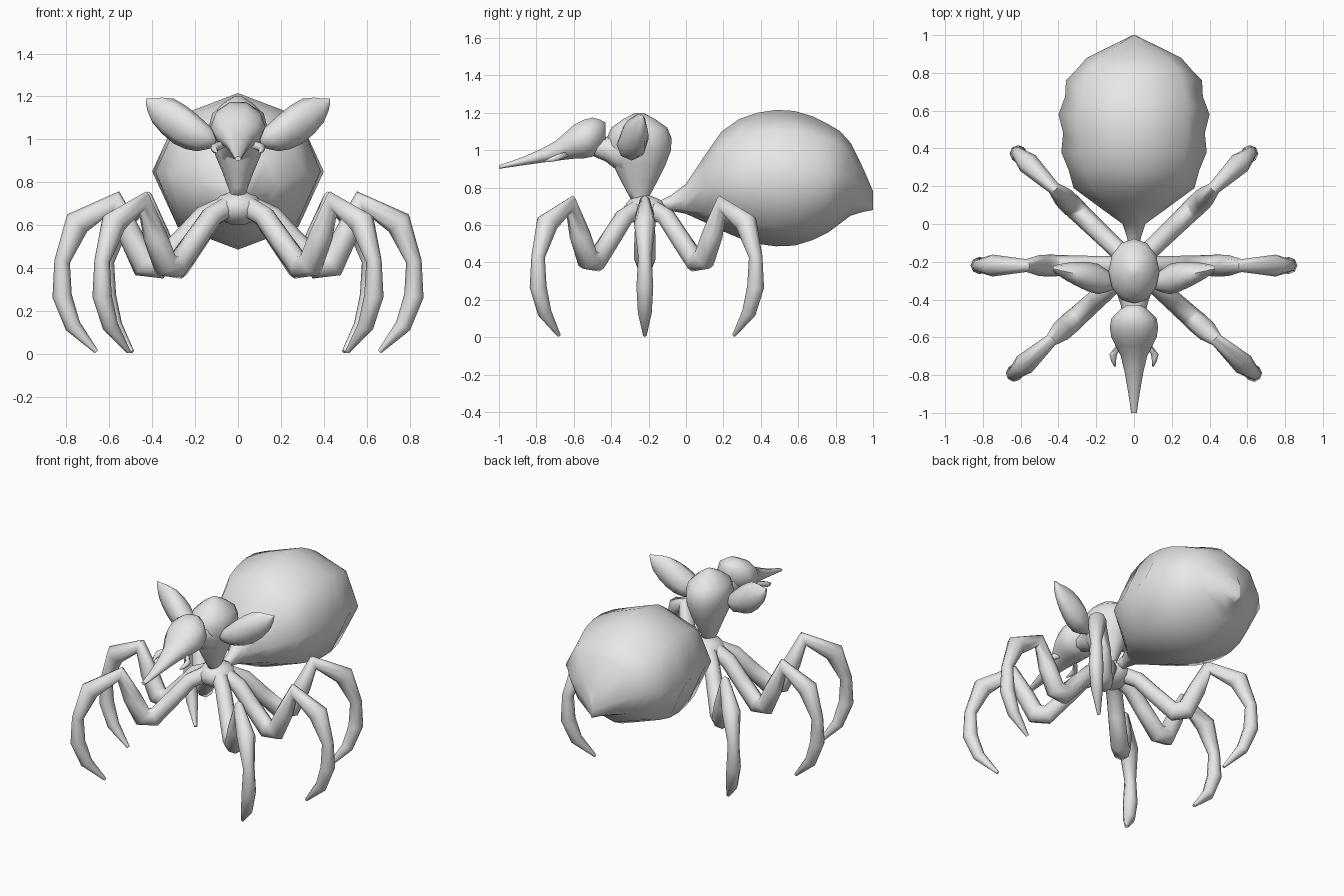
import bpy, bmesh, math
from mathutils import Vector

cube = bpy.data.objects.get("Cube")
if cube:
    bpy.data.objects.remove(cube, do_unlink=True)

colour = (0.8, 0.8, 0.8, 1)
grey = bpy.data.materials.new("body_grey")
grey.use_nodes = True
grey.diffuse_color = colour
grey.node_tree.nodes["Principled BSDF"].inputs["Base Color"].default_value = colour

X, Y, Z = Vector((1, 0, 0)), Vector((0, 1, 0)), Vector((0, 0, 1))


def rounded(keys):
    """Insert a point on a smooth curve between each pair of keys."""
    keys = [Vector(key) for key in keys]
    padded = [keys[0], *keys, keys[-1]]
    result = []
    for before, start, end, after in zip(padded, padded[1:], padded[2:], padded[3:]):
        result += [start, (start + end) * 9 / 16 - (before + after) / 16]
    return result + [keys[-1]]


def loft(name, rings, sides, tweak=None):
    """Skin rings of (centre, u axis, v axis); the axes carry the radii."""
    bm = bmesh.new()
    loops = []
    for centre, u, v in rings:
        angles = [math.tau * k / sides for k in range(sides)]
        loops.append([bm.verts.new(centre + u * math.cos(a) + v * math.sin(a))
                      for a in angles])
    if tweak:
        tweak(loops)
    for lower, upper in zip(loops, loops[1:]):
        for k in range(sides):
            n = (k + 1) % sides
            bm.faces.new((lower[k], lower[n], upper[n], upper[k]))
    bm.faces.new(loops[0])
    bm.faces.new(loops[-1])
    bmesh.ops.recalc_face_normals(bm, faces=bm.faces)
    mesh = bpy.data.meshes.new(name)
    bm.to_mesh(mesh)
    bm.free()
    mesh.materials.append(grey)
    obj = bpy.data.objects.new(name, mesh)
    bpy.context.collection.objects.link(obj)
    bpy.ops.object.select_all(action='DESELECT')
    obj.select_set(True)
    bpy.context.view_layer.objects.active = obj
    bpy.ops.object.shade_smooth_by_angle(angle=math.radians(65))


def along_y(profile):
    """Rings from (y, bottom, top, half width)."""
    return [(Vector((0, y, (bottom + top) / 2)), X * width, Z * (top - bottom) / 2)
            for y, bottom, top, width in profile]


# Abdomen: octagonal body whose side ridges dip between the main rings
def scallop(loops):
    for loop in loops[5::2]:
        for ridge in (loop[0], loop[len(loop) // 2]):
            ridge.co.x *= 0.94


loft("abdomen", along_y(rounded([
    (-0.14, 0.68, 0.73, 0.04), (0, 0.66, 0.82, 0.06), (0.19, 0.57, 1.1, 0.32),
    (0.38, 0.5, 1.2, 0.385), (0.58, 0.49, 1.21, 0.4), (0.76, 0.56, 1.14, 0.36),
    (0.88, 0.65, 1.04, 0.25), (1, 0.68, 0.78, 0.005)])), 8, scallop)

# Thorax: flattened hub that carries the legs
hub = Vector((0, -0.22, 0))
arcs = [math.radians(a) for a in range(-75, 76, 30)]
loft("thorax", [(hub + Z * (0.68 + 0.08 * math.sin(a)), X * 0.12 * math.cos(a),
                 Y * 0.12 * math.cos(a)) for a in arcs], 10)

# Upright upper body, pointed at the waist: (height, half width, half depth)
loft("upper_body", [(Vector((0, -0.25, z)), X * width, Y * depth)
                    for z, width, depth in rounded([
                        (0.73, 0.03, 0.04), (0.84, 0.07, 0.1), (1, 0.13, 0.17),
                        (1.12, 0.12, 0.15), (1.2, 0.02, 0.02)])], 12)

# Neck and beaked head
loft("neck", along_y([(-0.34, 0.87, 1.1, 0.1), (-0.43, 0.94, 1.07, 0.07),
                      (-0.5, 0.97, 1.08, 0.06)]), 8)
loft("head", along_y(rounded([
    (-0.43, 1.04, 1.15, 0.04), (-0.5, 0.96, 1.18, 0.12), (-0.6, 0.95, 1.14, 0.12),
    (-0.7, 0.94, 1.05, 0.07), (-0.86, 0.92, 0.97, 0.036),
    (-1, 0.9, 0.92, 0.015)])), 10)

# Six legs share one zigzag: (reach, height, radius)
leg_path = [(0.05, 0.69, 0.05), (0.16, 0.64, 0.05), (0.25, 0.54, 0.052),
            (0.37, 0.41, 0.055), (0.44, 0.42, 0.058), (0.5, 0.55, 0.056),
            (0.57, 0.71, 0.034), (0.75, 0.61, 0.058), (0.82, 0.43, 0.036),
            (0.82, 0.27, 0.045), (0.77, 0.13, 0.037), (0.66, 0.01, 0.01)]


def leg(name, angle, side, length):
    out = Vector((side * math.cos(angle), math.sin(angle), 0))
    across = out.cross(Z)
    points = [hub + out * reach * length + Z * height for reach, height, _ in leg_path]
    steps = [(b - a).normalized() for a, b in zip(points, points[1:])]
    rings = []
    for point, key, before, after in zip(points, leg_path, steps[:1] + steps,
                                         steps + steps[-1:]):
        tangent = (before + after).normalized()
        mitre = key[-1] / tangent.dot(after)
        rings.append((point, across * key[-1], across.cross(tangent) * mitre))
    loft(name, rings, 8)


for side, label in ((1, "left"), (-1, "right")):
    for place, degrees, length in (("front", -42, 1.04), ("middle", 0, 1),
                                   ("rear", 44, 1.04)):
        leg(f"{place}_leg_{label}", math.radians(degrees), side, length)

    # Leaf-shaped ear: (reach, height, half depth, half height)
    loft("ear_" + label, [
        (Vector((side * x, 0.23 * x - 0.335, z)), Y * depth, Z * height)
        for x, z, depth, height in rounded([
            (0.1, 1, 0.03, 0.03), (0.19, 1.03, 0.08, 0.085), (0.3, 1.085, 0.065, 0.105),
            (0.4, 1.135, 0.03, 0.055), (0.43, 1.18, 0.008, 0.01)])], 8)

    # Small curved mouth hook beside the beak
    loft("mouth_hook_" + label, [
        (Vector((side * x, y, z)), X * radius, Z * radius)
        for x, y, z, radius in rounded([
            (0.06, -0.63, 0.98, 0.015), (0.11, -0.69, 0.96, 0.02),
            (0.1, -0.755, 0.94, 0.005)])], 6)
